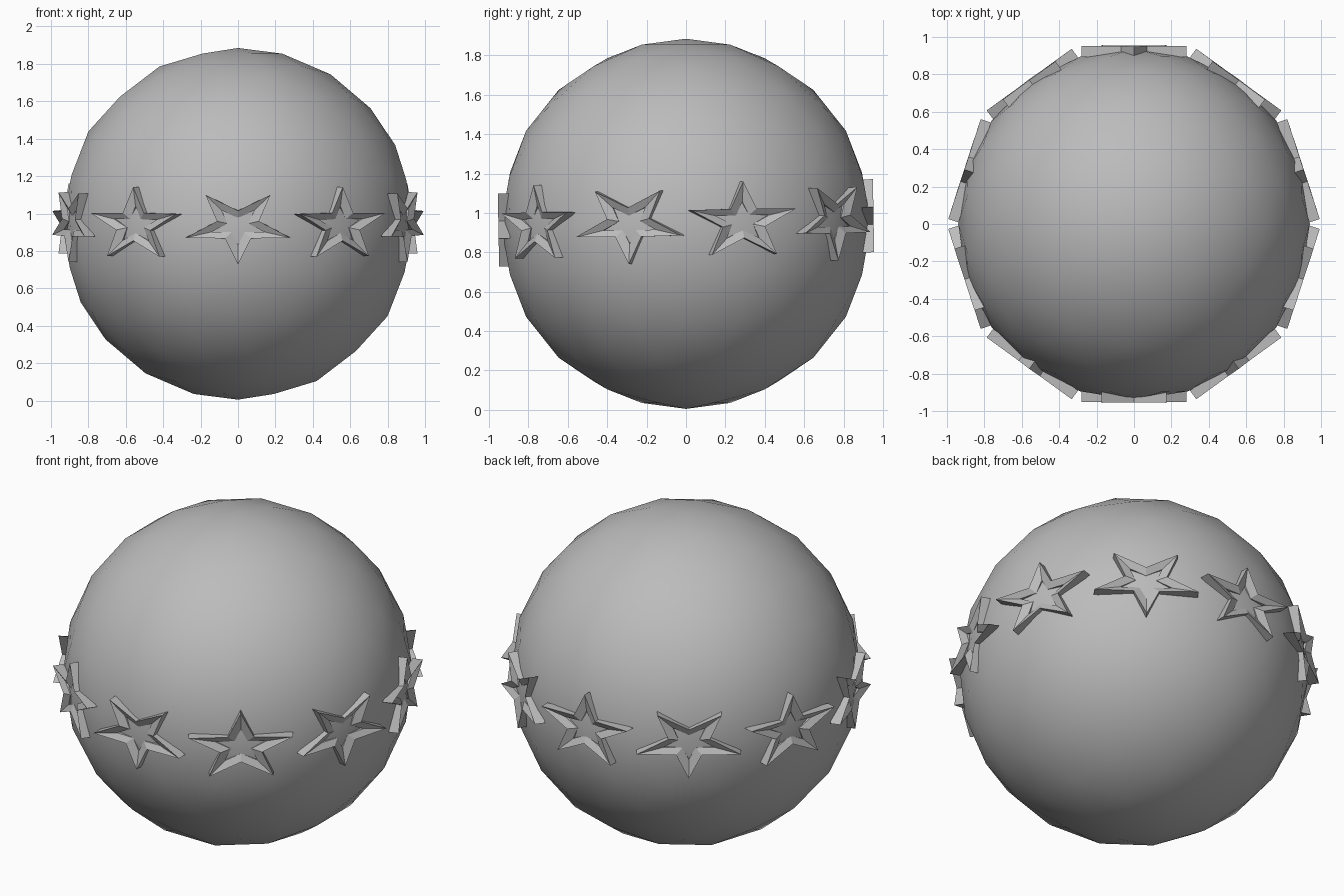
import bpy
import bmesh
from math import sin, cos, pi, radians
from mathutils import Matrix

cube = bpy.data.objects.get("Cube")
if cube:
    bpy.data.objects.remove(cube, do_unlink=True)

RADIUS = 0.94
CENTRE_Z = 0.945
STAR_COUNT = 10

grey = bpy.data.materials.new("plain grey")
grey.use_nodes = True
colour = (0.5, 0.5, 0.5, 1)
grey.diffuse_color = colour
grey.node_tree.nodes["Principled BSDF"].inputs["Base Color"].default_value = colour


def finish(bm, name):
    mesh = bpy.data.meshes.new(name)
    bm.to_mesh(mesh)
    bm.free()
    mesh.materials.append(grey)
    obj = bpy.data.objects.new(name, mesh)
    bpy.context.collection.objects.link(obj)
    return obj


# Ball: smooth low-poly icosphere
bm = bmesh.new()
bmesh.ops.create_icosphere(bm, subdivisions=3, radius=RADIUS)
for face in bm.faces:
    face.smooth = True
ball = finish(bm, "ball")
ball.location.z = CENTRE_Z


def star_ring(bm, scale, depth, point_sign):
    """Ten-cornered star outline, wider than tall, facing -y."""
    ring = []
    for i in range(10):
        r = scale * (1 if i % 2 == 0 else 0.4)
        a = i * pi / 5
        ring.append(bm.verts.new((0.295 * r * sin(a), -depth,
                                  0.205 * r * cos(a) * point_sign)))
    return ring


def make_star(name, point_sign):
    """Hollow star frame whose front slopes inward to the opening."""
    bm = bmesh.new()
    loops = [star_ring(bm, s, d, point_sign) for s, d in
             ((1, 0.895), (1, 0.953), (0.5, 0.932), (0.5, 0.895))]
    for a, b in zip(loops, loops[1:] + loops[:1]):
        for i in range(10):
            j = (i + 1) % 10
            bm.faces.new((a[i], a[j], b[j], b[i]))
    bmesh.ops.recalc_face_normals(bm, faces=bm.faces)
    return finish(bm, name)


# Belt of stars, alternately pointing down and up, leaning very slightly
lean = Matrix.Rotation(radians(1), 4, "X")
for n in range(STAR_COUNT):
    star = make_star(f"belt_star_{n + 1}", 1 if n % 2 else -1)
    turn = Matrix.Rotation(n * 2 * pi / STAR_COUNT, 4, "Z")
    star.matrix_world = Matrix.Translation((0, 0, CENTRE_Z + 0.005)) @ lean @ turn
